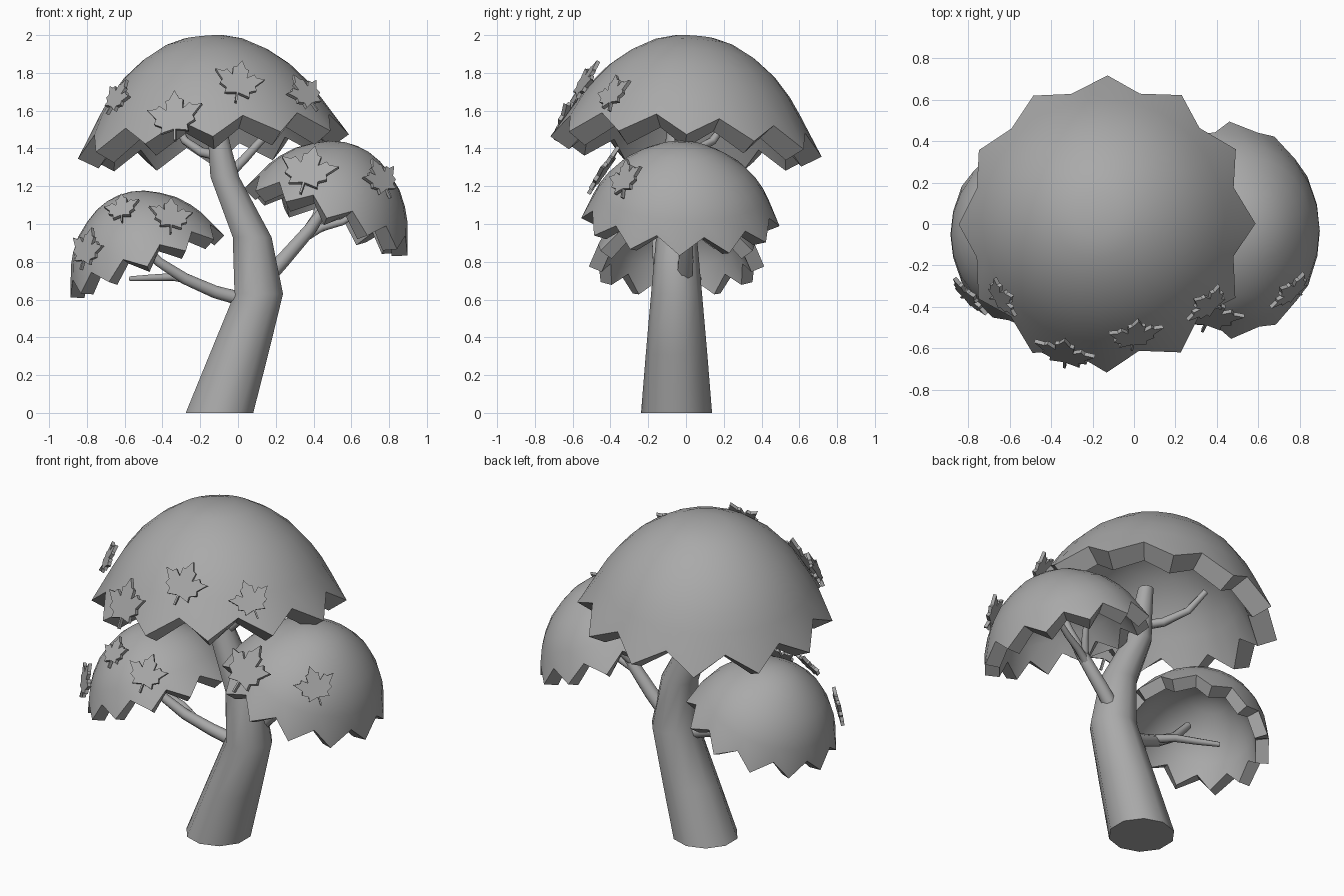
import bpy, bmesh, math
from mathutils import Vector, Matrix
from mathutils.bvhtree import BVHTree

if "Cube" in bpy.data.objects:
    bpy.data.objects.remove(bpy.data.objects["Cube"])

UP = Vector((0, 0, 1))
GREY = bpy.data.materials.new("dark_grey")
GREY.diffuse_color = (0.4, 0.4, 0.4, 1)
GREY.use_nodes = True
GREY.node_tree.nodes["Principled BSDF"].inputs["Base Color"].default_value = GREY.diffuse_color


def make_object(name, bm, smooth=True, thickness=0):
    mesh = bpy.data.meshes.new(name)
    bm.to_mesh(mesh)
    bm.free()
    mesh.materials.append(GREY)
    ob = bpy.data.objects.new(name, mesh)
    bpy.context.collection.objects.link(ob)
    bpy.ops.object.select_all(action='DESELECT')
    ob.select_set(True)
    bpy.context.view_layer.objects.active = ob
    if thickness:
        mod = ob.modifiers.new("shell", 'SOLIDIFY')
        mod.thickness, mod.offset = thickness, -1
        bpy.ops.object.modifier_apply(modifier=mod.name)
    if smooth:
        bpy.ops.object.shade_smooth_by_angle(angle=math.radians(50 if not thickness else 40))
    return ob


def tube(name, path, sides=8, level=False):
    """Tapered tube through (x, y, z, radius) points."""
    bm = bmesh.new()
    pts = [Vector(p[:3]) for p in path]
    rings = []
    for i, p in enumerate(pts):
        d = pts[min(i + 1, len(pts) - 1)] - pts[max(i - 1, 0)]
        d = UP if level else d.normalized()
        u = Vector((0, 1, 0)).cross(d).normalized()
        v = d.cross(u)
        angles = [2 * math.pi * (k + 0.5) / sides for k in range(sides)]
        rings.append([bm.verts.new(p + path[i][3] * (u * math.cos(a) + v * math.sin(a)))
                      for a in angles])
    for a, b in zip(rings, rings[1:]):
        for k in range(sides):
            n = (k + 1) % sides
            bm.faces.new((a[k], a[n], b[n], b[k]))
    bm.faces.new(rings[0][::-1])
    bm.faces.new(rings[-1])
    return make_object(name, bm)


WIDE = [(0.11, 0.582), (0.21, 0.555), (0.33, 0.49), (0.44, 0.403), (0.53, 0.3), (0.59, 0.21)]
ROUND = [(0.11, 0.58), (0.22, 0.55), (0.34, 0.49), (0.46, 0.41), (0.55, 0.315), (0.61, 0.23)]


def canopy(name, center, axis, scale, thickness, profile, valley):
    """Dome with a 12-tooth zigzag rim; returns a BVH for placing leaves."""
    bm = bmesh.new()
    rot = UP.rotation_difference(Vector(axis)).to_matrix().to_4x4()
    mat = Matrix.Translation(center) @ rot @ Matrix.Diagonal((*scale, 1))
    seg = 24
    apex = bm.verts.new((0, 0, 0.59))
    rings = []
    for item in profile + [None]:
        ring = []
        for k in range(seg):
            r, h = item or ((0.72, 0.0) if k % 2 == 0 else valley)
            a = 2 * math.pi * k / seg
            ring.append(bm.verts.new((r * math.cos(a), r * math.sin(a), h)))
        rings.append(ring)
    for k in range(seg):
        n = (k + 1) % seg
        bm.faces.new((apex, rings[0][k], rings[0][n]))
        for a, b in zip(rings, rings[1:]):
            bm.faces.new((a[k], b[k], b[n], a[n]))
    bm.transform(mat)
    bm.normal_update()
    tree = BVHTree.FromBMesh(bm)
    make_object(name, bm, thickness=thickness)
    return tree


LEAF_HALF = [(0.02, -0.5), (0.02, -0.27), (0.27, -0.33), (0.25, -0.2), (0.4, -0.12),
             (0.36, -0.02), (0.54, 0.2), (0.36, 0.19), (0.3, 0.26), (0.16, 0.14),
             (0.17, 0.34), (0.1, 0.36)]


def leaf(name, tree, x, z, size, roll, push):
    """Lobed leaf plate laid on the front of a canopy at (x, z), moved forward by push."""
    hit, n, _, _ = tree.ray_cast(Vector((x, -3, z)), Vector((0, 1, 0)))
    if hit is None:
        hit, n, _, _ = tree.find_nearest(Vector((x, -0.4, z)))
    hit = hit + n * 0.005 - Vector((0, push, 0))
    n = (n + Vector((0, -0.3, 0))).normalized()
    up = (UP - n * UP.dot(n)).normalized()
    frame = Matrix((up.cross(n), up, n)).transposed().to_4x4()
    mat = Matrix.Translation(hit) @ frame @ Matrix.Rotation(math.radians(roll), 4, 'Z')
    outline = LEAF_HALF + [(0, 0.55)] + [(-a, b) for a, b in reversed(LEAF_HALF)]
    bm = bmesh.new()
    face = bm.faces.new([bm.verts.new((a * size, b * size, 0)) for a, b in outline])
    ext = bmesh.ops.extrude_face_region(bm, geom=[face])
    top = [v for v in ext['geom'] if isinstance(v, bmesh.types.BMVert)]
    bmesh.ops.translate(bm, verts=top, vec=(0, 0, 0.02))
    bmesh.ops.recalc_face_normals(bm, faces=bm.faces)
    bm.transform(mat)
    make_object(name, bm, smooth=False)


# Trunk
tube("trunk", [(-0.098, -0.05, 0, 0.188), (0.005, -0.05, 0.31, 0.163), (0.11, -0.05, 0.63, 0.135),
               (0.075, -0.05, 0.93, 0.108), (-0.07, -0.05, 1.25, 0.08),
               (-0.1, -0.05, 1.43, 0.06), (-0.12, -0.04, 1.6, 0.045)], 10, True)

# Branches
branches = {
    "left_branch": [(0.03, -0.06, 0.6, 0.04), (-0.12, -0.08, 0.64, 0.036),
                    (-0.28, -0.12, 0.71, 0.032), (-0.42, -0.15, 0.8, 0.027),
                    (-0.53, -0.16, 0.92, 0.022)],
    "left_branch_fork": [(-0.24, -0.1, 0.7, 0.024), (-0.34, -0.05, 0.72, 0.022),
                         (-0.46, 0.01, 0.715, 0.019), (-0.57, 0.07, 0.71, 0.014)],
    "right_branch": [(0.14, -0.01, 0.7, 0.045), (0.24, 0, 0.81, 0.042),
                     (0.38, 0, 0.97, 0.036), (0.47, -0.01, 1.1, 0.027), (0.52, -0.02, 1.22, 0.02)],
    "right_branch_outer": [(0.34, 0, 0.92, 0.025), (0.44, 0.03, 0.98, 0.022),
                           (0.55, 0.07, 1.01, 0.019), (0.64, 0.1, 1.06, 0.014)],
    "right_branch_inner": [(0.36, 0, 0.96, 0.024), (0.41, 0.06, 1.04, 0.02),
                           (0.44, 0.11, 1.14, 0.015)],
    "top_right_branch": [(-0.06, -0.05, 1.25, 0.028), (0.03, -0.05, 1.34, 0.026),
                         (0.12, -0.04, 1.44, 0.022), (0.22, -0.03, 1.52, 0.018)],
    "top_left_branch": [(-0.1, -0.05, 1.36, 0.028), (-0.19, 0.03, 1.38, 0.026),
                        (-0.28, 0.14, 1.44, 0.022), (-0.34, 0.22, 1.55, 0.017)],
}
for name, path in branches.items():
    tube(name, path)

# Canopies
top = canopy("top_canopy", (-0.13, 0, 1.41), (-0.09, 0.075, 1), (1, 1, 1), 0.12,
             WIDE, (0.645, 0.105))
right = canopy("right_canopy", (0.465, -0.03, 1.01), (0.38, 0.04, 0.925), (0.65, 0.73, 0.74), 0.085,
               ROUND, (0.665, 0.12))
left = canopy("left_canopy", (-0.48, -0.05, 0.775), (-0.375, 0.0, 0.927), (0.61, 0.645, 0.69), 0.075,
              ROUND, (0.665, 0.12))

# Leaves: canopy, x, z, size, roll, forward push
leaves = [(top, -0.63, 1.66, 0.2, -15, 0.1), (top, -0.33, 1.56, 0.28, 8, 0.02),
          (top, 0.0, 1.74, 0.25, -15, 0.03), (top, 0.35, 1.68, 0.22, 20, 0.08),
          (right, 0.37, 1.27, 0.29, -12, 0.03), (right, 0.75, 1.23, 0.22, 15, 0.03),
          (left, -0.79, 0.86, 0.22, -10, 0.04), (left, -0.61, 1.07, 0.18, 15, 0.03),
          (left, -0.36, 1.03, 0.22, -10, 0.03)]
for i, spec in enumerate(leaves):
    leaf(f"leaf_{i + 1}", *spec)
